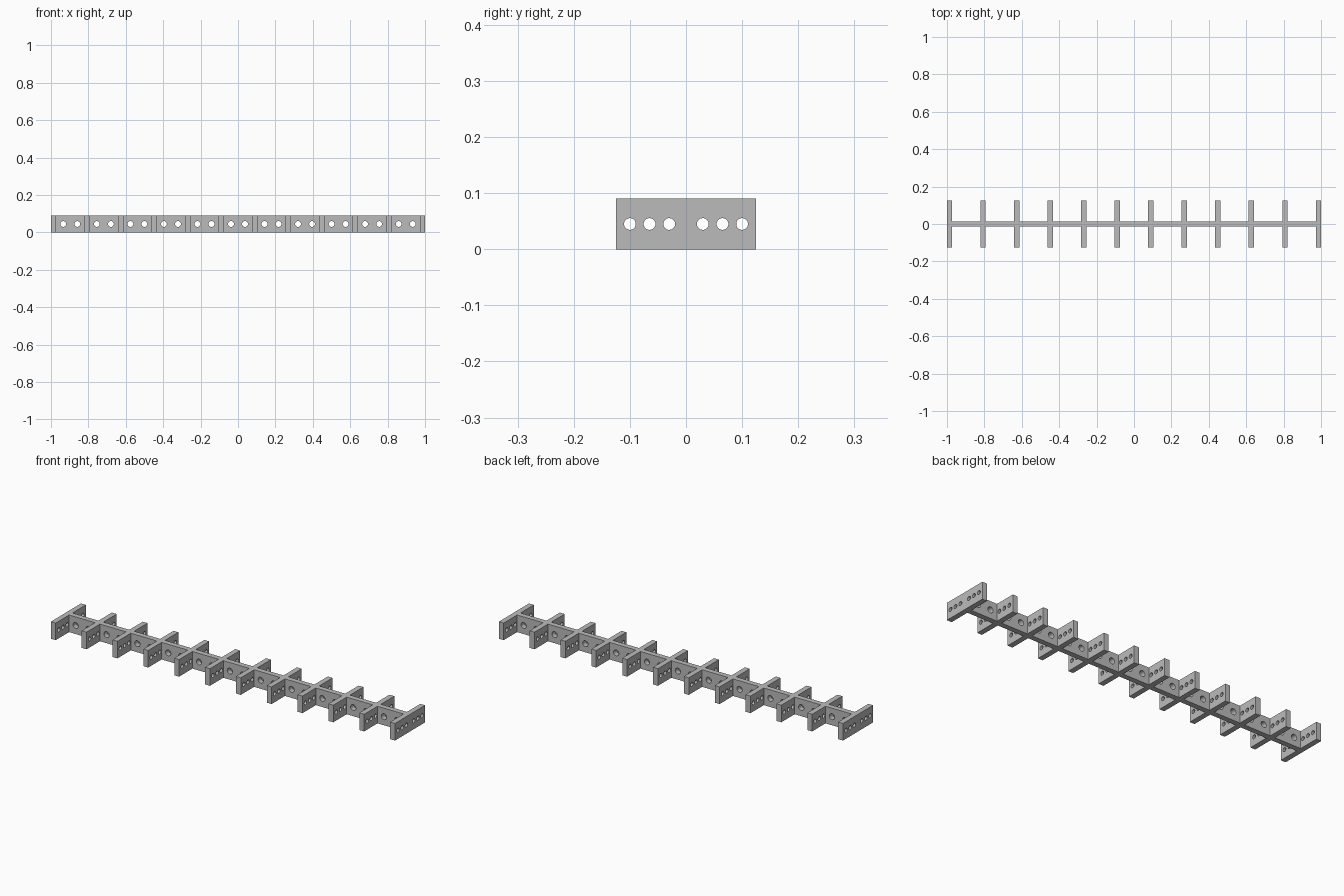
import bpy, bmesh
from math import radians
from mathutils import Matrix, Vector

cube = bpy.data.objects.get("Cube")
if cube:
    bpy.data.objects.remove(cube, do_unlink=True)

RIBS = 12
HEIGHT, DEPTH, THICK = 0.09, 0.25, 0.028
PITCH = (2 - THICK) / (RIBS - 1)
scene = bpy.context.scene.collection

grey = bpy.data.materials.new("plain grey")
grey.use_nodes = True
colour = (0.5, 0.5, 0.5, 1)
grey.diffuse_color = colour
grey.node_tree.nodes["Principled BSDF"].inputs["Base Color"].default_value = colour


def add_object(name, bm):
    mesh = bpy.data.meshes.new(name)
    bm.to_mesh(mesh)
    bm.free()
    mesh.materials.append(grey)
    obj = bpy.data.objects.new(name, mesh)
    scene.objects.link(obj)
    return obj


def drilled_plate(name, length, offsets, radius):
    """Upright plate along x, drilled through its thickness along y."""
    bm = bmesh.new()
    bmesh.ops.create_cube(bm, size=1)
    bmesh.ops.scale(bm, vec=(length, THICK, HEIGHT), verts=bm.verts)
    plate = add_object(name, bm)

    bm = bmesh.new()
    for x in offsets:
        turn = Matrix.Translation((x, 0, 0)) @ Matrix.Rotation(radians(90), 4, "X")
        bmesh.ops.create_cone(bm, cap_ends=True, segments=24, radius1=radius,
                              radius2=radius, depth=THICK * 3, matrix=turn)
    cutter = add_object("hole_cutter", bm)
    cutter.hide_render = True

    cut = plate.modifiers.new("holes", "BOOLEAN")
    cut.operation = "DIFFERENCE"
    cut.solver = "EXACT"
    cut.object = cutter
    bpy.context.view_layer.update()
    bpy.ops.object.select_all(action="DESELECT")
    plate.select_set(True)
    bpy.context.view_layer.objects.active = plate
    bpy.ops.object.modifier_apply(modifier=cut.name)
    bpy.data.objects.remove(cutter, do_unlink=True)
    bpy.ops.object.shade_smooth_by_angle(angle=radians(30))
    return plate


def repeat(first, count, start):
    """Place the part and its linked copies along x."""
    for i in range(count):
        obj = first if i == 0 else first.copy()
        if i:
            scene.objects.link(obj)
        obj.name = f"{first.name.split('_1')[0]}_{i + 1}"
        obj.location = Vector((start + i * PITCH, 0, HEIGHT / 2))


# Cross ribs, each with three holes on either side of the spine
rib_holes = [side * y for side in (-1, 1) for y in (0.03, 0.065, 0.1)]
rib = drilled_plate("cross_rib", DEPTH, rib_holes, 0.0105)
rib.data.transform(Matrix.Rotation(radians(90), 4, "Z"))
repeat(rib, RIBS, -1 + THICK / 2)

# Spine panels filling the bays between ribs, with two holes each
panel = drilled_plate("spine_panel", PITCH - THICK, (-0.0375, 0.0375), 0.0155)
repeat(panel, RIBS - 1, -1 + THICK / 2 + PITCH / 2)
